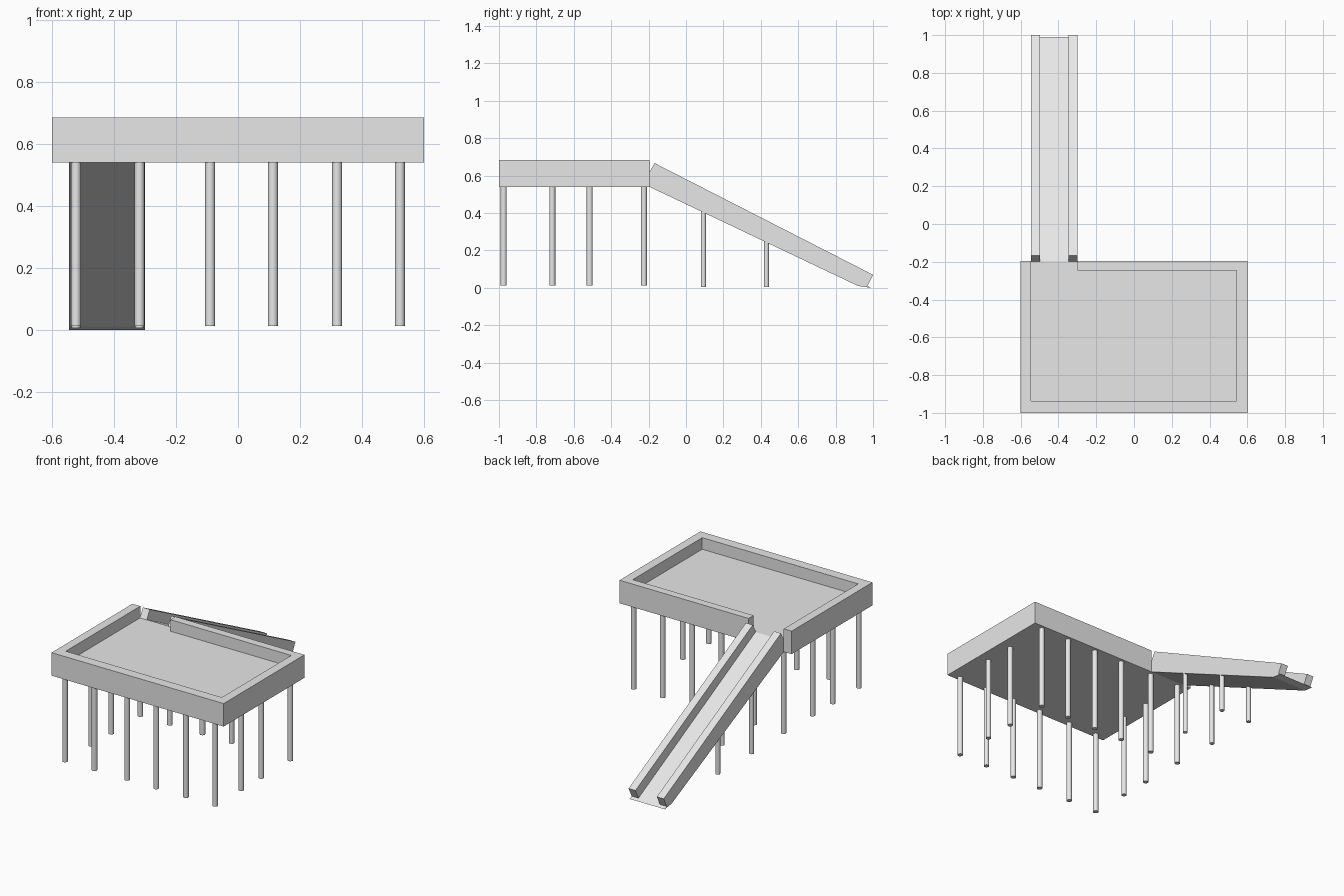
import bpy, bmesh
from mathutils import Vector

cube = bpy.data.objects.get("Cube")
if cube:
    bpy.data.objects.remove(cube, do_unlink=True)

# Single concrete grey
grey = bpy.data.materials.new("light_grey")
grey.use_nodes = True
grey.diffuse_color = (0.8, 0.8, 0.8, 1)
grey.node_tree.nodes["Principled BSDF"].inputs["Base Color"].default_value = (0.8, 0.8, 0.8, 1)


def finish(name, bm):
    bmesh.ops.recalc_face_normals(bm, faces=bm.faces)
    mesh = bpy.data.meshes.new(name)
    bm.to_mesh(mesh)
    bm.free()
    mesh.materials.append(grey)
    obj = bpy.data.objects.new(name, mesh)
    bpy.context.collection.objects.link(obj)
    return obj


def prism(name, points, direction):
    """Extrude a flat outline along a direction."""
    bm = bmesh.new()
    face = bm.faces.new([bm.verts.new(p) for p in points])
    ext = bmesh.ops.extrude_face_region(bm, geom=[face], use_keep_orig=True)
    verts = [v for v in ext["geom"] if isinstance(v, bmesh.types.BMVert)]
    bmesh.ops.translate(bm, verts=verts, vec=Vector(direction))
    return finish(name, bm)


def leg(name, x, y, bottom, top, radius):
    bpy.ops.mesh.primitive_cylinder_add(
        vertices=20, radius=radius, depth=top - bottom,
        location=(x, y, (top + bottom) / 2))
    obj = bpy.context.object
    obj.name = name
    obj.data.materials.append(grey)
    bpy.ops.object.shade_smooth_by_angle()


# Platform outline and its curb, open where the ramp arrives
FRONT, BACK, SIDE = -1.0, -0.195, 0.6
RAMP_R, RAMP_L = -0.545, -0.30
SLAB_Z, FLOOR_Z, CURB_Z = 0.54, 0.612, 0.685

slab = [(-SIDE, FRONT), (SIDE, FRONT), (SIDE, BACK), (-SIDE, BACK)]
prism("platform_slab", [(x, y, SLAB_Z) for x, y in slab], (0, 0, FLOOR_Z - SLAB_Z))

curb = [(RAMP_R, BACK), (-SIDE, BACK), (-SIDE, FRONT), (SIDE, FRONT), (SIDE, BACK),
        (RAMP_L, BACK), (RAMP_L, -0.245), (0.543, -0.245), (0.543, -0.937), (RAMP_R, -0.937)]
prism("platform_curb", [(x, y, FLOOR_Z) for x, y in curb], (0, 0, CURB_Z - FLOOR_Z))

# Ramp slab with a thin toe, and two curbs along its edges
ramp = [(BACK, SLAB_Z), (0.92, 0.01), (0.99, 0.0), (BACK, FLOOR_Z)]
prism("ramp_slab", [(RAMP_R, y, z) for y, z in ramp], (RAMP_L - RAMP_R, 0, 0))

ramp_curb = [(-0.2, 0.61), (0.97, 0.01), (1.0, 0.07), (-0.168, 0.667)]
for name, x in (("ramp_curb_right", RAMP_R), ("ramp_curb_left", RAMP_L - 0.048)):
    prism(name, [(x, y, z) for y, z in ramp_curb], (0.048, 0, 0))

# Legs around the platform edge
leg_x = (-0.523, -0.318, -0.09, 0.113, 0.32, 0.523)
leg_y = (-0.975, -0.715, -0.515, -0.225)
for i, x in enumerate(leg_x):
    for j, y in enumerate(leg_y):
        if i in (0, 5) or j in (0, 3):
            leg(f"platform_leg_{i}_{j}", x, y, 0.012, SLAB_Z + 0.01, 0.016)

# Shorter legs under the ramp
for y in (0.093, 0.43):
    underside = SLAB_Z - (y - BACK) * 0.475
    for side, x in (("right", leg_x[0]), ("left", leg_x[1])):
        leg(f"ramp_leg_{side}", x, y, 0.005, underside + 0.02, 0.014)
